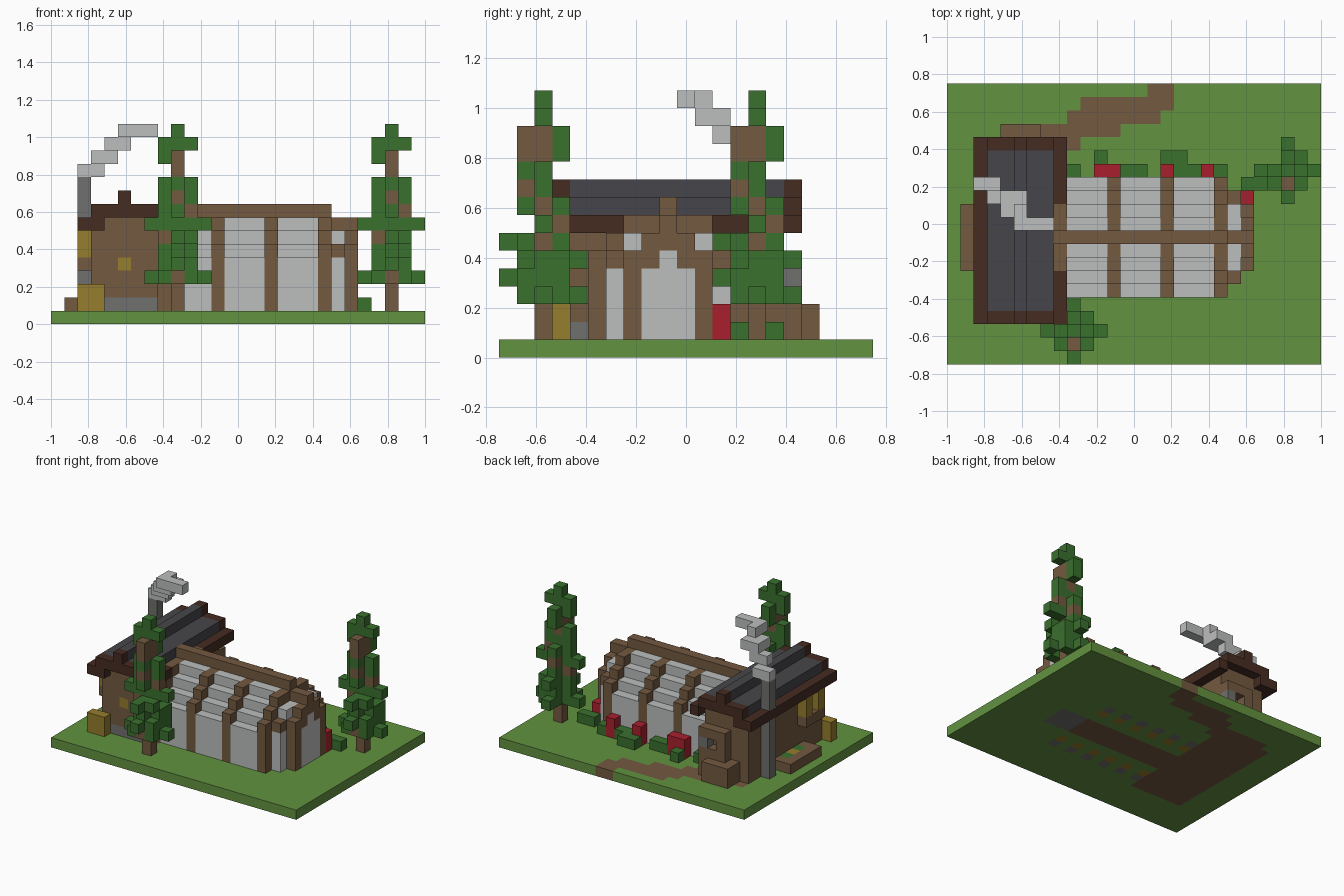
import bpy
import bmesh
from mathutils import Vector

if "Cube" in bpy.data.objects:
    bpy.data.objects.remove(bpy.data.objects["Cube"], do_unlink=True)

CELL = 1 / 14
ORIGIN = Vector((-14, -10.5, 0))

COLOURS = {
    "grass": (0.122, 0.288, 0.051),
    "leaf": (0.042, 0.162, 0.027),
    "wood": (0.171, 0.10, 0.051),
    "dark_wood": (0.061, 0.025, 0.016),
    "slate": (0.061, 0.061, 0.069),
    "white": (0.503, 0.515, 0.509),
    "stone": (0.162, 0.162, 0.156),
    "straw": (0.305, 0.205, 0.026),
    "flower": (0.392, 0.0144, 0.027),
}
MATERIALS = {}
for name, rgb in COLOURS.items():
    mat = bpy.data.materials.new(name)
    mat.use_nodes = True
    mat.diffuse_color = (*rgb, 1)
    mat.node_tree.nodes["Principled BSDF"].inputs["Base Color"].default_value = (*rgb, 1)
    MATERIALS[name] = mat

occupied = set()


def fill(part, colour, xs, ys, zs):
    """Paint a block of cells; each span is a cell number or a (start, stop) pair."""
    spans = [range(*s) if isinstance(s, tuple) else (s,) for s in (xs, ys, zs)]
    for x in spans[0]:
        for y in spans[1]:
            for z in spans[2]:
                part[x, y, z] = colour


def build(name, part):
    """Turn painted cells into one mesh that keeps only the outer faces."""
    cells = {c: m for c, m in part.items() if c not in occupied}
    occupied.update(cells)
    mesh = bpy.data.meshes.new(name)
    slots = sorted(set(cells.values()))
    for slot in slots:
        mesh.materials.append(MATERIALS[slot])
    bm = bmesh.new()
    for cell, colour in cells.items():
        centre = Vector(cell) + Vector((0.5, 0.5, 0.5)) + ORIGIN
        for axis in range(3):
            for sign in (-1, 1):
                step = Vector((0, 0, 0))
                step[axis] = sign
                if tuple(int(a + b) for a, b in zip(cell, step)) in cells:
                    continue
                u, v = Vector((0, 0, 0)), Vector((0, 0, 0))
                u[(axis + 1) % 3] = 0.5
                v[(axis + 2) % 3] = 0.5 * sign
                mid = centre + step / 2
                corners = (mid - u - v, mid + u - v, mid + u + v, mid - u + v)
                face = bm.faces.new([bm.verts.new(c * CELL) for c in corners])
                face.material_index = slots.index(colour)
    bmesh.ops.remove_doubles(bm, verts=bm.verts, dist=CELL / 100)
    bm.to_mesh(mesh)
    bm.free()
    bpy.context.collection.objects.link(bpy.data.objects.new(name, mesh))


# Ground with the dirt path, floors and indoor beds
ground = {}
fill(ground, "grass", (0, 28), (0, 21), 0)
for start, stop, row in ((15, 17, 20), (10, 17, 19), (9, 16, 18), (4, 13, 17), (9, 10, 16)):
    fill(ground, "wood", (start, stop), row, 0)
fill(ground, "wood", (3, 9), (4, 17), 0)
fill(ground, "wood", (9, 20), (8, 11), 0)
fill(ground, "stone", (20, 23), (8, 11), 0)
for x in range(9, 21, 2):
    for side in (-1, 1):
        fill(ground, "straw", x, 9 + 3 * side, 0)
        fill(ground, "stone", x, 9 + 4 * side, 0)
build("ground", ground)

# Greenhouse wing: stepped panes between raised timber ribs
panes, ribs = {}, {}
for side in (-1, 1):
    fill(panes, "white", (9, 20), 9 + 4 * side, (1, 5))
    for step in range(1, 4):
        fill(panes, "white", (9, 20), 9 + (4 - step) * side, 4 + step)
    for x in (8, 12, 16, 20):
        fill(ribs, "wood", x, 9 + 4 * side, (1, 6))
        for step in range(1, 4):
            fill(ribs, "wood", x, 9 + (4 - step) * side, (4 + step, min(6 + step, 8)))
fill(ribs, "wood", (8, 21), 9, 8)
build("wing_ribs", ribs)
build("wing_panes", panes)

# Entrance porch at the end of the wing
porch = {}
for side in (-1, 1):
    fill(porch, "white", 21, 9 + 3 * side, (1, 5))
    fill(porch, "wood", 21, 9 + 3 * side, 5)
    fill(porch, "white", 21, 9 + 2 * side, 6)
    fill(porch, "white", 21, 9 + side, 6)
    fill(porch, "wood", 22, 9 + 2 * side, (1, 6))
    fill(porch, "wood", 22, 9 + side, (5, 7))
fill(porch, "wood", (21, 23), 9, (6, 8))
fill(porch, "white", 22, (8, 11), (1, 5))
fill(porch, "white", 22, 9, 5)
build("porch", porch)

# Cottage walls with a stone footing and a lit window
walls = {}
for y in (4, 15):
    fill(walls, "wood", (3, 8), y, (1, 8))
for x in (3, 7):
    fill(walls, "wood", x, (4, 16), (1, 8))
fill(walls, "stone", (4, 8), 4, 1)
fill(walls, "straw", 5, 4, 4)
build("cottage_walls", walls)

# Cottage roof: slate courses with dark timber edges
roof = {}
fill(roof, "slate", (3, 8), (4, 16), 8)
fill(roof, "slate", 5, (4, 16), 9)
for y in (3, 16):
    fill(roof, "dark_wood", (3, 8), y, 8)
    fill(roof, "dark_wood", 5, y, 9)
    fill(roof, "dark_wood", 3, y, 7)
for x in (2, 8):
    fill(roof, "dark_wood", x, (3, 7), 7)
    fill(roof, "dark_wood", x, (12, 17), 7)
fill(roof, "dark_wood", 2, (7, 12), 7)
build("cottage_roof", roof)

# Back window frame and log pile
back = {}
fill(back, "wood", (5, 8), 16, (1, 6))
fill(back, "stone", 7, 16, 4)
back.pop((6, 16, 4))
fill(back, "wood", (4, 7), 17, (1, 3))
fill(back, "wood", 4, 16, (1, 3))
build("log_pile", back)

# Chimney and drifting smoke
chimney, smoke = {}, {}
fill(chimney, "stone", 2, 13, (1, 11))
build("chimney", chimney)
fill(smoke, "white", (2, 4), 13, 11)
fill(smoke, "white", (3, 5), 12, 12)
fill(smoke, "white", (4, 6), (11, 13), 13)
fill(smoke, "white", (5, 6), 11, 14)
fill(smoke, "white", (5, 8), 10, 14)
build("smoke", smoke)

# Side planter, wall shelf and straw
planter = {}
fill(planter, "wood", (1, 3), (7, 12), 1)
fill(planter, "leaf", 2, (8, 11), 1)
fill(planter, "straw", 2, 9, 1)
build("planter", planter)
straw = {}
fill(straw, "straw", (2, 4), 3, (1, 3))
fill(straw, "wood", 2, (5, 8), 4)
for y in (5, 7):
    fill(straw, "straw", 2, y, (5, 7))
build("straw_bundles", straw)

# Flower border behind the wing
border = {}
for start, stop in ((9, 10), (13, 15), (17, 19), (20, 21), (22, 24)):
    fill(border, "leaf", (start, stop), 13 if start == 22 else 14, 1)
fill(border, "leaf", 11, 15, 1)
fill(border, "leaf", (16, 18), 15, 1)
for x in (11, 12, 16, 19):
    fill(border, "flower", x, 14, (1, 3))
fill(border, "flower", 22, 12, (1, 3))
build("flower_border", border)

# Trees: compass letters give the leaf cells around the trunk, top layer first
COMPASS = {"N": (0, 1), "S": (0, -1), "E": (1, 0), "W": (-1, 0)}
LAYERS = ["C", "W E C", "W S N", "S N", "W E S", "W E S C", "S E N W",
          "WW W E EE N C", "SS S N W SE", "N NN NE E S W", "SS S W E N SE NE",
          "WW W EE NE S N NN SW SE"]


def tree(name, x, y, turns):
    cells = {}
    fill(cells, "wood", x, y, (1, 15))
    for depth, layer in enumerate(LAYERS):
        for count, word in enumerate(layer.split()):
            dx = sum(COMPASS.get(c, (0, 0))[0] for c in word)
            dy = sum(COMPASS.get(c, (0, 0))[1] for c in word)
            for _ in range(turns):
                dx, dy = -dy, dx
            bare = len(word) == 1 and word != "C" and (count + depth) % 4 == 3
            fill(cells, "wood" if bare else "leaf", x + dx, y + dy, 14 - depth)
    build(name, cells)


tree("front_tree", 9, 2, 0)
tree("back_tree", 25, 14, 0)
